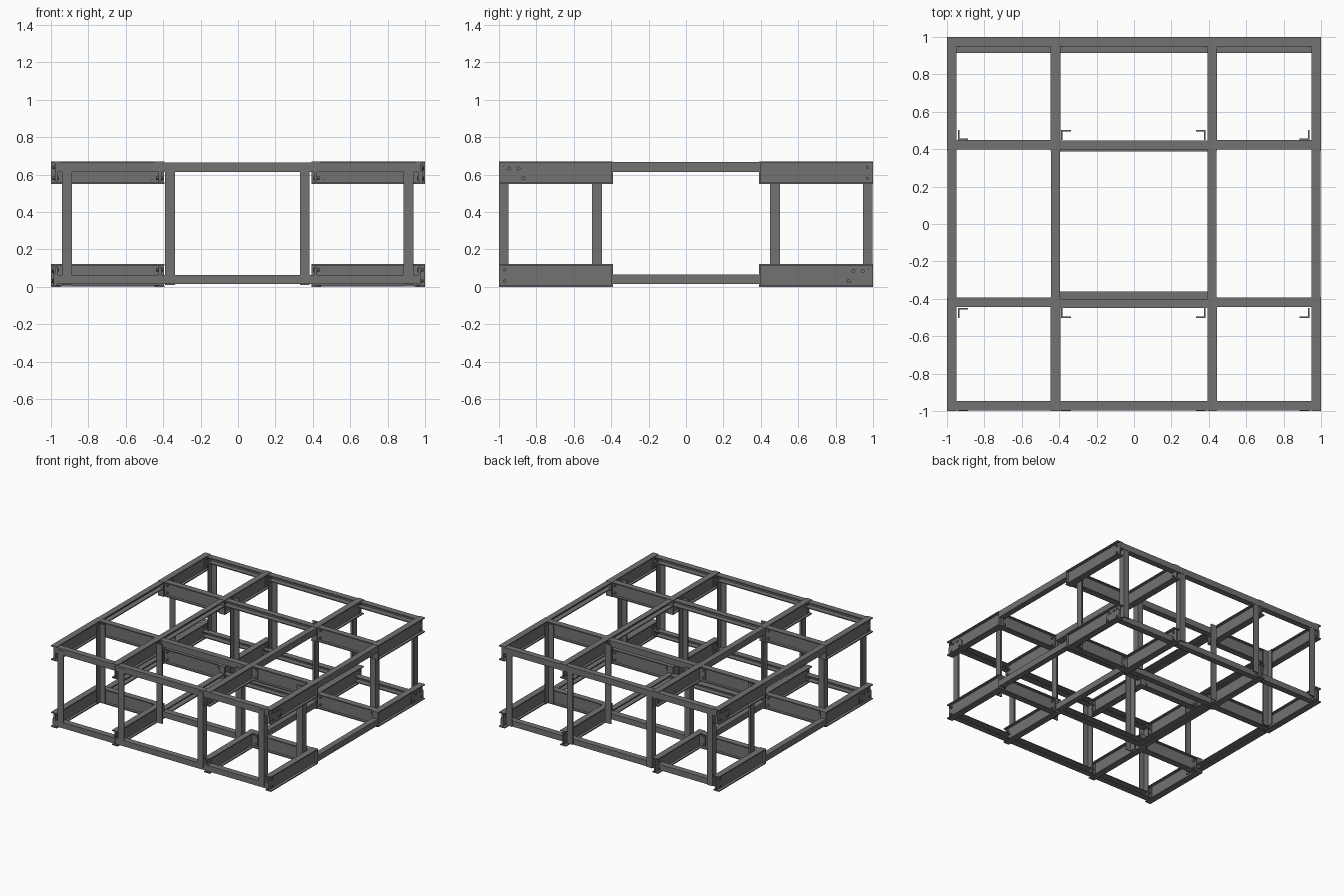
import bpy, bmesh, math
from mathutils import Vector

if "Cube" in bpy.data.objects:
    bpy.data.objects.remove(bpy.data.objects["Cube"])

T = 0.008  # steel plate thickness


def extrude(name, pts, axis, a, b):
    """Extrude a 2D outline along an axis. Outline is (x,z) for y, (y,z) for x, (x,y) for z."""
    place = {'x': lambda u, v, w: (w, u, v),
             'y': lambda u, v, w: (u, w, v),
             'z': lambda u, v, w: (u, v, w)}[axis]
    bm = bmesh.new()
    lo = [bm.verts.new(place(u, v, a)) for u, v in pts]
    hi = [bm.verts.new(place(u, v, b)) for u, v in pts]
    n = len(pts)
    bm.faces.new(lo)
    bm.faces.new(hi[::-1])
    for i in range(n):
        j = (i + 1) % n
        bm.faces.new((lo[i], hi[i], hi[j], lo[j]))
    bmesh.ops.recalc_face_normals(bm, faces=bm.faces)
    me = bpy.data.meshes.new(name)
    bm.to_mesh(me)
    bm.free()
    ob = bpy.data.objects.new(name, me)
    bpy.context.collection.objects.link(ob)
    return ob


def i_beam(name, axis, c, w, z0, z1, a, b):
    h, t = w / 2, T / 2
    right = [(h, z0), (h, z0 + T), (t, z0 + T), (t, z1 - T), (h, z1 - T), (h, z1)]
    left = [(-u, v) for u, v in reversed(right)]
    return extrude(name, [(c + u, v) for u, v in right + left], axis, a, b)


def channel(name, axis, c, w, z0, z1, a, b, side):
    """Channel whose web stands on the given side (+1 or -1)."""
    k = w / 2 * side
    q = k - T * side
    pts = [(-k, z0), (k, z0), (k, z1), (-k, z1), (-k, z1 - T), (q, z1 - T), (q, z0 + T), (-k, z0 + T)]
    return extrude(name, [(c + u, v) for u, v in pts], axis, a, b)


def angle_post(name, x, y, dx, dy, z0, z1, s=0.052):
    """Angle section with its corner at x,y and legs reaching dx and dy."""
    pts = [(0, 0), (s, 0), (s, T), (T, T), (T, s), (0, s)]
    return extrude(name, [(x + u * dx, y + v * dy) for u, v in pts], 'z', z0, z1)


def rect(u0, u1, v0, v1):
    return [(u0, v0), (u1, v0), (u1, v1), (u0, v1)]


def bolt(axis, p, r=0.009, length=0.022):
    u, v, w = {'x': (p[1], p[2], p[0]), 'y': (p[0], p[2], p[1])}[axis]
    pts = [(u + r * math.cos(i * math.pi / 4), v + r * math.sin(i * math.pi / 4)) for i in range(8)]
    extrude('bolt', pts, axis, w - length / 2, w + length / 2)


LEVELS = [('lower', 0.0, 0.122), ('upper', 0.55, 0.67)]
RAILS = {'lower': (0.015, 0.062), 'upper': (0.615, 0.665)}
XS = [-0.974, -0.42, 0.418, 0.974]

for lev, z0, z1 in LEVELS:
    r0, r1 = RAILS[lev]
    zm = (z0 + z1) / 2
    # deep beams running front to back in the corner bays, shallow rails between
    for i, x in enumerate(XS):
        out = 1 if x > 0 else -1
        for s in (-1, 1):
            a, b = sorted((0.39 * s, 1.0 * s))
            i_beam(lev + '_deep_beam', 'y', x, 0.052, z0, z1, a, b)
            # closing plate at the inner end
            a, b = sorted((0.391 * s, 0.399 * s))
            extrude(lev + '_end_plate', rect(x - 0.025, x + 0.025, z0 + T, z1 - T), 'y', a, b)
            # bolted clip beside the web near the outer end
            inn = -out if i in (0, 3) else (1 if i == 1 else -1)
            a, b = sorted((0.945 * s, 0.995 * s))
            c0, c1 = sorted((x + inn * 0.004, x + inn * 0.012))
            extrude(lev + '_clip', rect(c0, c1, z0 + 0.015, z1 - 0.015), 'y', a, b)
            for dz in (-0.03, 0.03):
                bolt('x', (x, 0.97 * s, zm + dz), length=0.036)
        channel(lev + '_side_rail', 'y', x, 0.048, r0, r1 + 0.003, -0.39, 0.39, out)

    # cross beams: deep in outer bays, shallow in the middle
    for s, yc in ((-1, -0.418), (1, 0.424)):
        for x0, x1 in ((XS[0], XS[1]), (XS[2], XS[3])):
            i_beam(lev + '_cross_beam', 'x', yc, 0.05, z0 + 0.001, z1 - 0.001, x0, x1)
            # clips joining the cross beam to the front-back beams
            for e, d in ((x0, 1), (x1, -1)):
                a, b = sorted((e + d * 0.01, e + d * 0.06))
                y0, y1 = sorted((yc + s * 0.004, yc + s * 0.012))
                extrude(lev + '_cross_clip', rect(y0, y1, z0 + 0.02, z1 - 0.02), 'x', a, b)
                for dz in (-0.03, 0.03):
                    bolt('y', (e + d * 0.042, yc, zm + dz), length=0.036)
    mids = {'upper': (-0.425, 0.422), 'lower': (-0.385, 0.412)}[lev]
    for yc in mids:
        channel(lev + '_middle_rail', 'x', yc, 0.05, r0, r1, XS[1], XS[2], 1 if yc > 0 else -1)

    # front and back edge rails, one per bay
    back = 0.975 if lev == 'upper' else 0.94
    for yc, side in ((-0.972, -1), (back, 1)):
        for x0, x1 in zip(XS, XS[1:]):
            channel(lev + '_edge_rail', 'x', yc, 0.05, r0, r1, x0 + 0.004, x1 - 0.004, side)

# angle posts in four rows of four
for x, d in ((-0.94, 1), (-0.39, 1), (0.383, -1), (0.937, -1)):
    angle_post('front_post', x, -1.0, d, 1, 0.03, 0.65)
    angle_post('back_post', x, 0.998, d, -1, 0.03, 0.65)
    for s in (-1, 1):
        far = abs(x) < 0.5 or (x > 0 and s < 0)
        if far:
            angle_post('inner_post', x, 0.502 * s, d, -s, 0.01, 0.66)
        else:
            angle_post('inner_post', x, 0.45 * s, d, s, 0.01, 0.66)

# clipped gusset plates with bolts on the outer side beams
for sx in (-1, 1):
    for sy, z0 in ((-sx, 0.558), (sx, 0.009)):
        a, b = sorted((sx * 0.978, sx * 0.986))
        shape = [(1.0, 0), (0.845, 0), (0.845, 0.06), (0.885, 0.104), (0.96, 0.104), (1.0, 0.06)]
        extrude('gusset_plate', [(y * sy, z0 + z) for y, z in shape], 'x', a, b)
        for y, z in ((0.87, 0.022), (0.895, 0.075), (0.945, 0.075)):
            bolt('x', (sx * 0.984, y * sy, z0 + z), r=0.011)

# dark steel finish
steel = bpy.data.materials.new('dark_steel')
steel.diffuse_color = (0.17, 0.17, 0.17, 1)
steel.use_nodes = True
steel.node_tree.nodes["Principled BSDF"].inputs["Base Color"].default_value = steel.diffuse_color
for ob in bpy.context.collection.objects:
    ob.data.materials.append(steel)
